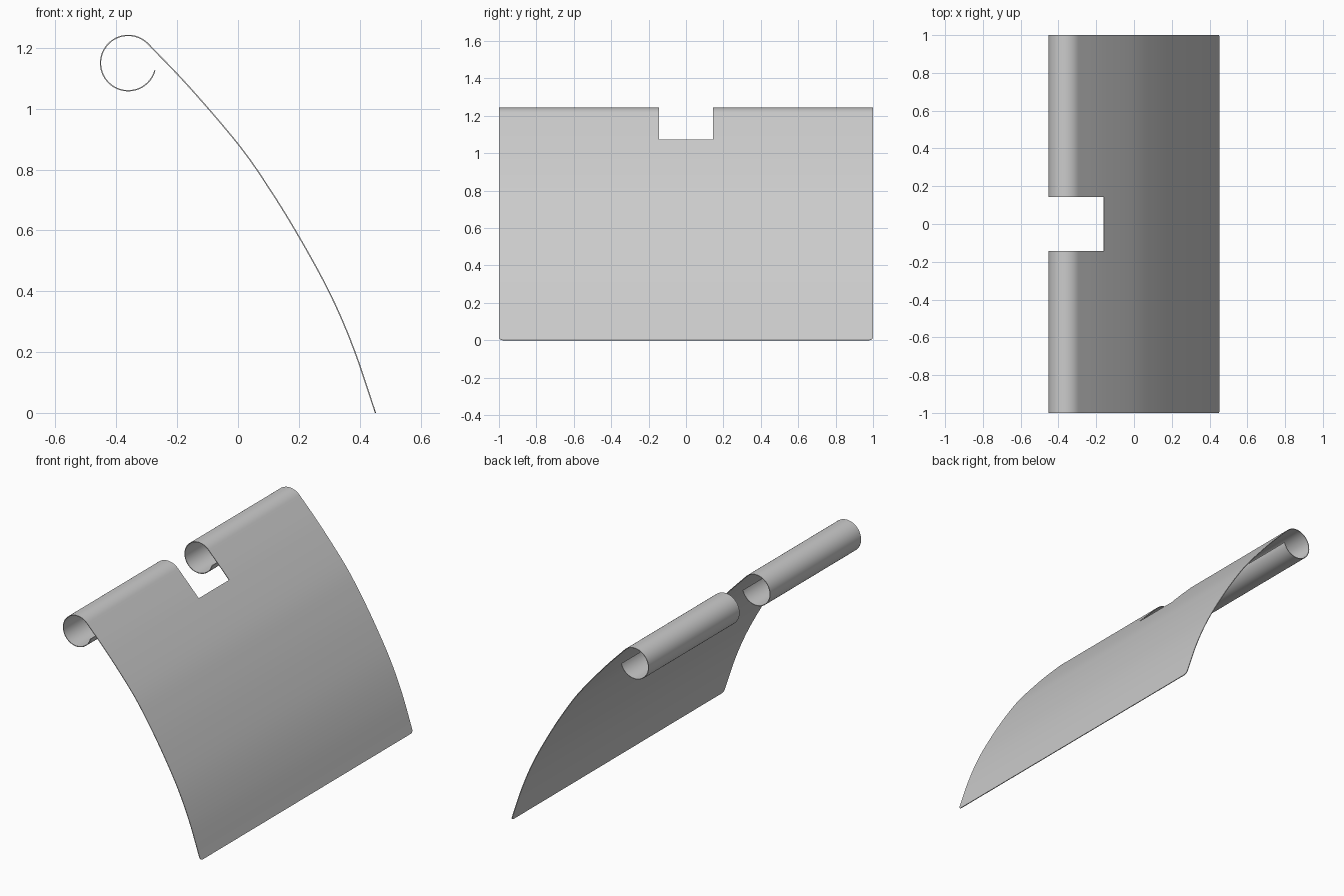
import bpy, bmesh, math
from mathutils import Vector

if "Cube" in bpy.data.objects:
    bpy.data.objects.remove(bpy.data.objects["Cube"])

HALF_W, NOTCH, CORNER, THICK = 1.0, 0.144, 0.02, 0.004

# Rolled lip: arc from the free end, under and round to the sheet
CX, CZ, R = -0.361, 1.15, 0.091
START, END, STEPS = -15, -316, 48
profile = []
for i in range(STEPS + 1):
    a = math.radians(START + (END - START) * i / STEPS)
    profile.append(Vector((CX + R * math.cos(a), CZ + R * math.sin(a))))

# Curved sheet: smooth spline through a few points
keys = [profile[-2], profile[-1]] + [Vector(p) for p in (
    (-0.16, 1.071), (0, 0.884), (0.1, 0.742), (0.2, 0.58),
    (0.302, 0.393), (0.38, 0.212), (0.452, 0.0))]
keys.append(keys[-1] * 2 - keys[-2])


def spline(a, b, c, d, t):
    return 0.5 * (2 * b + (c - a) * t + (2 * a - 5 * b + 4 * c - d) * t * t
                  + (3 * b - a - 3 * c + d) * t ** 3)


keys[0] = keys[1] * 2 - keys[2]
notch_row = 0
for k in range(1, len(keys) - 2):
    for i in range(1, 9):
        profile.append(spline(*keys[k - 1:k + 3], i / 8))
    if k == 1:
        notch_row = len(profile) - 1

# Extra rows at the lower edge for the rounded corners
tip, prev = profile.pop(), profile[-2]
up = (prev - tip).normalized()
drops = [CORNER * (1 - math.sin(math.radians(a))) for a in (0, 18, 36, 54, 72, 90)]
profile = [p for p in profile[:-1]] + [profile[-1]] + [tip + up * d for d in drops]


def half_width(p):
    d = (p - tip).length
    if d >= CORNER:
        return HALF_W
    return HALF_W - CORNER + math.sqrt(max(0, CORNER ** 2 - (CORNER - d) ** 2))


# Sheet mesh, leaving out the middle column for the notch
bm = bmesh.new()
rows = []
for p in profile:
    w = half_width(p)
    rows.append([bm.verts.new((p.x, y, p.y)) for y in (-w, -NOTCH, NOTCH, w)])
for r in range(len(rows) - 1):
    for c in range(3):
        if c == 1 and r < notch_row:
            continue
        bm.faces.new((rows[r][c], rows[r + 1][c], rows[r + 1][c + 1], rows[r][c + 1]))
bmesh.ops.delete(bm, geom=[v for v in bm.verts if not v.link_faces], context='VERTS')
bmesh.ops.recalc_face_normals(bm, faces=bm.faces)
mesh = bpy.data.meshes.new("hinge_leaf")
bm.to_mesh(mesh)
bm.free()
leaf = bpy.data.objects.new("curled_plate", mesh)
bpy.context.collection.objects.link(leaf)

# Thin metal thickness and smooth shading
solid = leaf.modifiers.new("thickness", 'SOLIDIFY')
solid.thickness = THICK
solid.offset = 0
bpy.context.view_layer.objects.active = leaf
leaf.select_set(True)
bpy.ops.object.modifier_apply(modifier=solid.name)
bpy.ops.object.shade_smooth_by_angle(angle=math.radians(35))
